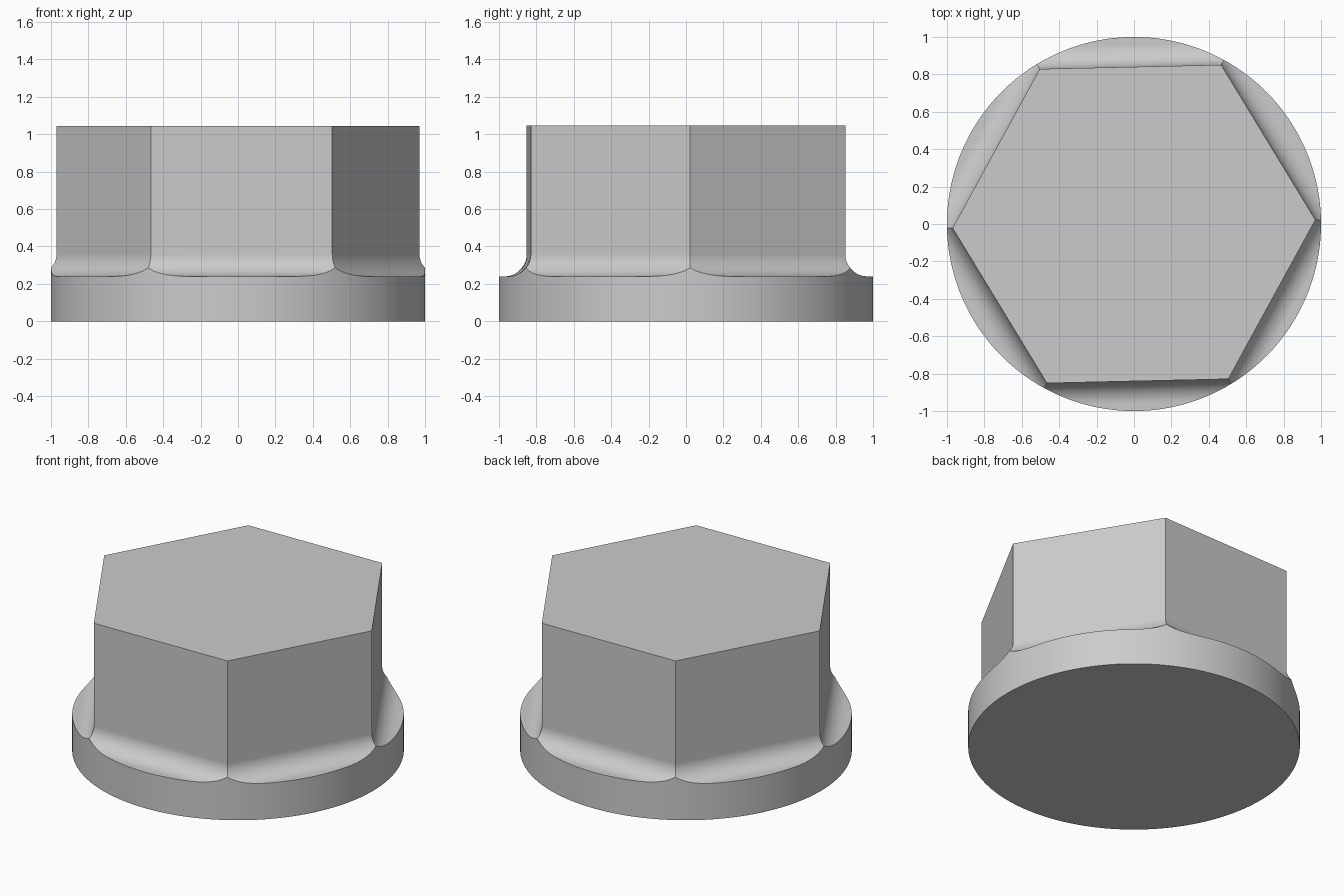
import bpy
import bmesh
from math import cos, sin, acos, pi, radians

cube = bpy.data.objects.get("Cube")
if cube:
    bpy.data.objects.remove(cube, do_unlink=True)

FLANGE_R, FLANGE_H, TOP = 1.0, 0.24, 1.045
APOTHEM, FILLET = 0.84, 0.12
TWIST = radians(1.3)
PER_SIDE, STEPS = 36, 12


def column(i):
    """Points from the head's top edge down to the flange's bottom edge."""
    k, j = divmod(i, PER_SIDE)
    phi = (j / PER_SIDE - 0.5) * pi / 3          # angle from the side's middle
    theta = TWIST + (k + 0.5) * pi / 3 + phi
    rim = FLANGE_R * cos(phi)                    # rim distance square to the side
    t_end = acos(1 - min(FILLET, rim - APOTHEM) / FILLET)
    pts = [(APOTHEM, TOP)]
    for s in range(STEPS + 1):
        t = t_end * s / STEPS
        pts.append((APOTHEM + FILLET * (1 - cos(t)),
                    FLANGE_H + FILLET * (1 - sin(t))))
    pts += [(rim, pts[-1][1]), (rim, 0)]
    return [(d / cos(phi) * cos(theta), d / cos(phi) * sin(theta), z)
            for d, z in pts]


# Hexagonal head, mitred fillets and round flange as one skin
bm = bmesh.new()
cols = [[bm.verts.new(p) for p in column(i)] for i in range(6 * PER_SIDE)]
for a, b in zip(cols, cols[1:] + cols[:1]):
    for r in range(len(a) - 1):
        bm.faces.new((a[r], a[r + 1], b[r + 1], b[r]))
bm.faces.new([c[0] for c in cols])
bm.faces.new([c[-1] for c in reversed(cols)])
bmesh.ops.remove_doubles(bm, verts=bm.verts, dist=1e-5)
bmesh.ops.recalc_face_normals(bm, faces=bm.faces)

mesh = bpy.data.meshes.new("flanged_hex_head")
bm.to_mesh(mesh)
bm.free()
head = bpy.data.objects.new("flanged_hex_head", mesh)
bpy.context.collection.objects.link(head)

# Plain grey metal
grey = bpy.data.materials.new("light_grey")
grey.use_nodes = True
colour = (0.6, 0.6, 0.6, 1)
grey.diffuse_color = colour
grey.node_tree.nodes["Principled BSDF"].inputs["Base Color"].default_value = colour
mesh.materials.append(grey)

# Smooth fillets and rim, crisp corners
bpy.ops.object.select_all(action='DESELECT')
head.select_set(True)
bpy.context.view_layer.objects.active = head
bpy.ops.object.shade_smooth_by_angle(angle=radians(30))
weighted = head.modifiers.new("weighted_normals", 'WEIGHTED_NORMAL')
weighted.keep_sharp = True
